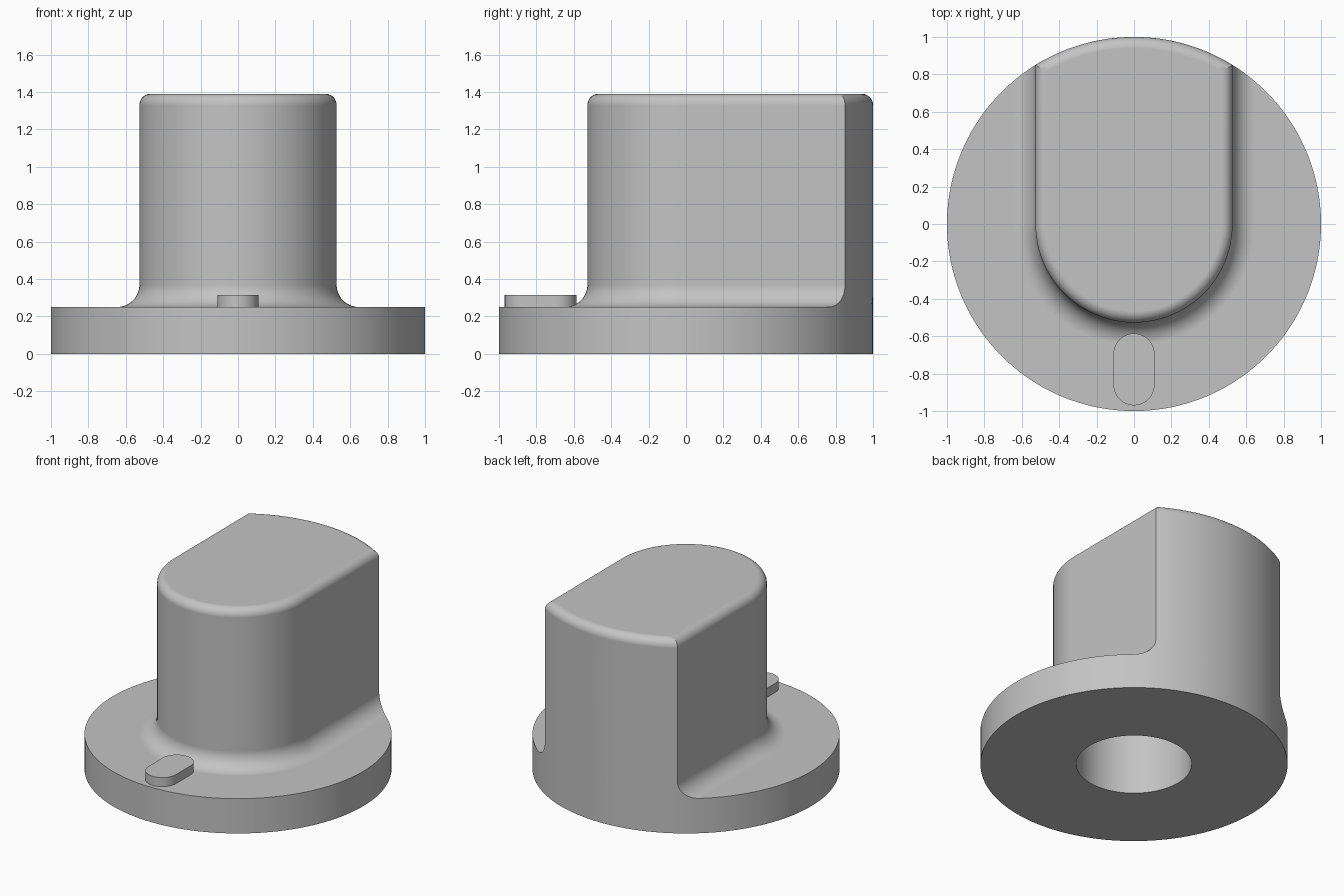
import bpy, bmesh
from math import sin, cos, pi, acos, radians

cube = bpy.data.objects.get("Cube")
if cube:
    bpy.data.objects.remove(cube)

# Main sizes
BASE_TOP, TOP, HALF_WIDTH = 0.25, 1.39, 0.527
FILLET, ROUND = 0.12, 0.06
BORE_RADIUS, BORE_DEPTH = 0.308 * 1.22, 1.0
BACK, FRONT, RIM, STEPS = 32, 48, 96, 10

grey = bpy.data.materials.new("plain grey")
grey.use_nodes = True
colour = (0.55, 0.55, 0.55, 1)
grey.diffuse_color = colour
grey.node_tree.nodes["Principled BSDF"].inputs["Base Color"].default_value = colour


def arc(radius, start, end, count):
    angles = [start + (end - start) * i / count for i in range(count + 1)]
    return [(radius * cos(a), radius * sin(a)) for a in angles]


def ring(bm, points, z):
    return [bm.verts.new((x, y, z)) for x, y in points]


def wall(bm, low, high, closed=True):
    n = len(low)
    for i in range(n if closed else n - 1):
        j = (i + 1) % n
        bm.faces.new((low[i], low[j], high[j], high[i]))


def finish(bm, name):
    bmesh.ops.recalc_face_normals(bm, faces=bm.faces[:])
    mesh = bpy.data.meshes.new(name)
    bm.to_mesh(mesh)
    bm.free()
    mesh.materials.append(grey)
    mesh.shade_smooth()
    mesh.set_sharp_from_angle(angle=radians(30))
    obj = bpy.data.objects.new(name, mesh)
    bpy.context.collection.objects.link(obj)
    normals = obj.modifiers.new("Clean shading", 'WEIGHTED_NORMAL')
    normals.keep_sharp = True
    return obj


def grip_outline(half, outer):
    """Round front, straight sides and a back that follows the base rim."""
    corner = acos(half / outer)
    return arc(outer, corner, pi - corner, BACK) + arc(half, pi, 2 * pi, FRONT)


# Grip sections: concave foot fillet, then the rounded top edge
sections = []
for i in range(STEPS + 1):
    t = i / STEPS * pi / 2
    sections.append((HALF_WIDTH + FILLET * (1 - sin(t)), 1,
                     BASE_TOP + FILLET * (1 - cos(t))))
for i in range(STEPS + 1):
    t = i / STEPS * pi / 2
    inset = ROUND * (1 - cos(t))
    sections.append((HALF_WIDTH - inset, 1 - inset, TOP - ROUND * (1 - sin(t))))

bm = bmesh.new()
rings = [ring(bm, grip_outline(half, outer), z) for half, outer, z in sections]
for low, high in zip(rings, rings[1:]):
    wall(bm, low, high)
bm.faces.new(rings[-1])

# Base flange: its rim runs straight into the back of the grip
corner = acos(sections[0][0])
rim = arc(1, corner, pi - corner, BACK) + arc(1, pi - corner, 2 * pi + corner, RIM)[1:-1]
bottom = ring(bm, rim, 0)
foot = rings[0]
front_rim = ring(bm, rim[BACK + 1:], BASE_TOP)
wall(bm, bottom, foot[:BACK + 1] + front_rim)
bm.faces.new([foot[BACK]] + front_rim + [foot[0]] + foot[:BACK:-1])

# Blind shaft bore
bore = [(x * BORE_RADIUS, y * BORE_RADIUS) for x, y in rim]
mouth, end = ring(bm, bore, 0), ring(bm, bore, BORE_DEPTH)
wall(bm, mouth, bottom)
wall(bm, mouth, end)
bm.faces.new(end)
finish(bm, "knob_body")

# Raised pointer on the flange
bm = bmesh.new()
RADIUS, NEAR, FAR = 0.11, -0.695, -0.86
pill = [(x, y + NEAR) for x, y in arc(RADIUS, 0, pi, 16)]
pill += [(x, y + FAR) for x, y in arc(RADIUS, pi, 2 * pi, 16)]
low, high = ring(bm, pill, BASE_TOP - 0.02), ring(bm, pill, 0.315)
wall(bm, low, high)
bm.faces.new(low)
bm.faces.new(high)
finish(bm, "pointer")
